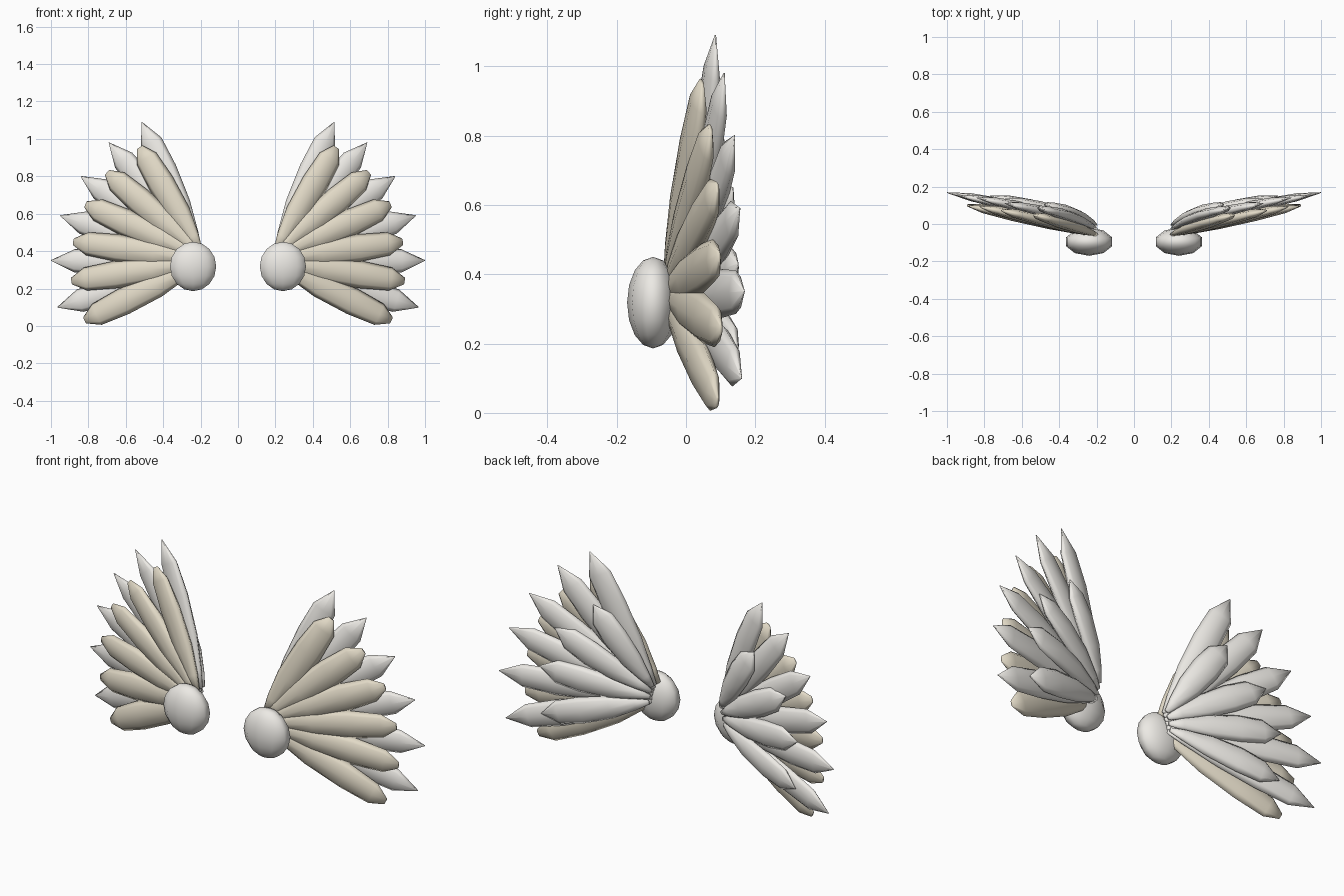
import bpy, bmesh, math
from mathutils import Vector

if "Cube" in bpy.data.objects:
    bpy.data.objects.remove(bpy.data.objects["Cube"])


def material(name, rgb):
    m = bpy.data.materials.new(name)
    m.diffuse_color = (*rgb, 1)
    m.use_nodes = True
    m.node_tree.nodes["Principled BSDF"].inputs["Base Color"].default_value = m.diffuse_color
    return m


WHITE = material("white_feather", (0.84, 0.82, 0.78))
BEIGE = material("beige_feather", (0.76, 0.70, 0.57))
SIDES = 8

# Profiles: (position along feather, half width, half thickness)
POINTED = [(0, .012, .008), (.12, .032, .018), (.35, .06, .027), (.62, .07, .028),
           (.84, .062, .021), (1, .002, .002)]
BLUNT = [(0, .015, .010), (.12, .038, .020), (.35, .066, .030), (.65, .073, .031),
         (.89, .062, .022), (1, .018, .006)]


def feather(name, root, tip, profile, bow, mat, side):
    root, tip = Vector(root), Vector(tip)
    axis = (tip - root).normalized()
    normal = Vector((0.24, -0.97, 0))
    normal = (normal - axis * normal.dot(axis)).normalized()
    across = axis.cross(normal)
    bm = bmesh.new()
    rings = []
    for t, w, h in profile:
        c = root.lerp(tip, t) - normal * bow * math.sin(math.pi * t)
        ring = []
        for k in range(SIDES):
            a = 2 * math.pi * k / SIDES
            p = c + across * w * math.cos(a) + normal * h * math.sin(a)
            ring.append(bm.verts.new((p.x * side, p.y, p.z)))
        rings.append(ring)
    for r0, r1 in zip(rings, rings[1:]):
        for k in range(SIDES):
            j = (k + 1) % SIDES
            bm.faces.new((r0[k], r0[j], r1[j], r1[k]))
    bm.faces.new(rings[0])
    bm.faces.new(rings[-1])
    bmesh.ops.recalc_face_normals(bm, faces=bm.faces)
    for f in bm.faces:
        f.smooth = True
    me = bpy.data.meshes.new(name)
    bm.to_mesh(me)
    bm.free()
    me.materials.append(mat)
    bpy.context.collection.objects.link(bpy.data.objects.new(name, me))


# Feather tips from top to bottom of the right-hand wing
LONG = [(.515, .085, 1.09), (.69, .11, .98), (.84, .14, .80),
        (.95, .155, .59), (1.0, .168, .35), (.965, .16, .10)]
COVERT = [(.525, .045, .955), (.70, .07, .82), (.815, .09, .65),
          (.88, .095, .45), (.89, .10, .24), (.82, .09, .03)]
SHORT = [(.48, .105, .82), (.69, .135, .65), (.77, .15, .43), (.76, .15, .175)]

LAYERS = [("long_feather", LONG, POINTED, -.025, .015, WHITE),
          ("front_feather", COVERT, BLUNT, -.055, .005, BEIGE),
          ("short_back_feather", SHORT, POINTED, -.005, .015, WHITE)]

for side, label in ((1, "right"), (-1, "left")):
    # Three fanned feather layers
    for name, tips, profile, y, bow, mat in LAYERS:
        for i, tip in enumerate(tips):
            f = i / (len(tips) - 1)
            root = (.205 + .02 * f, y, .41 - .09 * f)
            feather(f"{label}_{name}_{i + 1}", root, tip, profile, bow, mat, side)
    # Shoulder ball
    bpy.ops.mesh.primitive_uv_sphere_add(segments=10, ring_count=8, radius=1,
                                         location=(side * .24, -.095, .318))
    ball = bpy.context.object
    ball.name = f"{label}_shoulder"
    ball.scale = (.13, .075, .132)
    ball.data.materials.append(WHITE)
    bpy.ops.object.shade_smooth()
